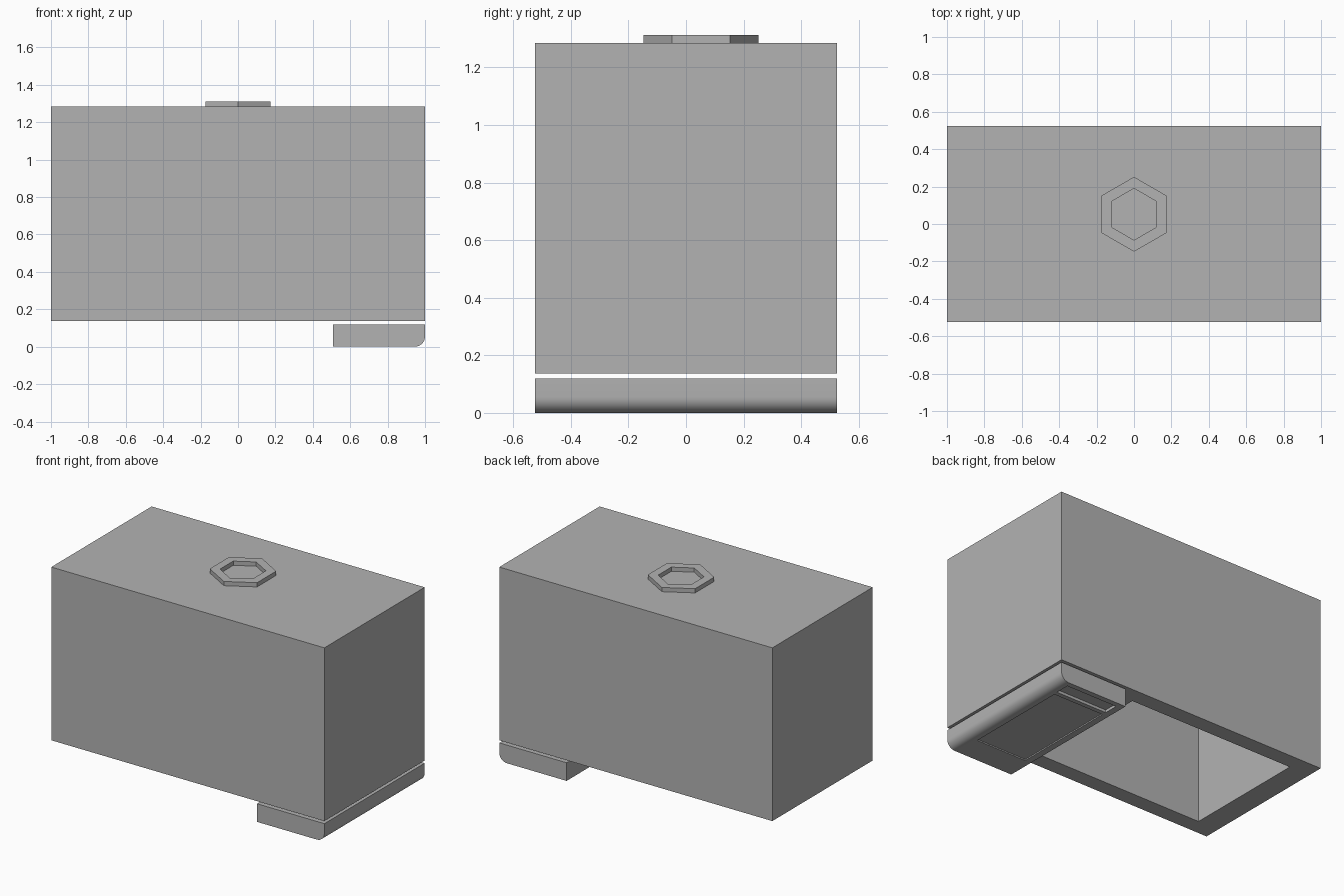
import bpy, bmesh, math

old = bpy.data.objects.get("Cube")
if old:
    bpy.data.objects.remove(old, do_unlink=True)

# Single grey finish
grey = bpy.data.materials.new("plain_grey")
grey.use_nodes = True
GREY = (0.45, 0.45, 0.45, 1)
grey.diffuse_color = GREY
for node in grey.node_tree.nodes:
    if node.type == 'BSDF_PRINCIPLED':
        node.inputs["Base Color"].default_value = GREY


def finish(name, bm):
    """Turn a bmesh into a grey object."""
    bmesh.ops.recalc_face_normals(bm, faces=bm.faces[:])
    mesh = bpy.data.meshes.new(name)
    bm.to_mesh(mesh)
    bm.free()
    mesh.materials.append(grey)
    obj = bpy.data.objects.new(name, mesh)
    bpy.context.scene.collection.objects.link(obj)
    return obj


def box(name, lo, hi):
    """Axis-aligned box between two corners."""
    bm = bmesh.new()
    bmesh.ops.create_cube(bm, size=1)
    for v in bm.verts:
        v.co = [(a + b) / 2 + c * (b - a) for a, b, c in zip(lo, hi, v.co)]
    return finish(name, bm)


def activate(obj):
    bpy.ops.object.select_all(action='DESELECT')
    obj.select_set(True)
    bpy.context.view_layer.objects.active = obj


def carve(obj, lo, hi):
    """Cut a box-shaped recess out of an object."""
    cutter = box("cutter", lo, hi)
    cutter.hide_render = True
    mod = obj.modifiers.new("recess", 'BOOLEAN')
    mod.operation = 'DIFFERENCE'
    mod.solver = 'EXACT'
    mod.object = cutter
    activate(obj)
    bpy.ops.object.modifier_apply(modifier=mod.name)
    bpy.data.objects.remove(cutter, do_unlink=True)


# Main housing, hollow and open underneath
housing = box("housing", (-1, -0.525, 0.137), (1, 0.525, 1.284))
carve(housing, (-0.85, -0.42, 0.0), (0.365, 0.42, 1.18))

# Lower block: side profile with one rounded bottom edge, extruded along y
R = 0.055
profile = [(0.507, 0.12), (0.507, 0.0)]
for i in range(9):
    a = -math.pi / 2 + i * math.pi / 16
    profile.append((1 - R + R * math.cos(a), R + R * math.sin(a)))
profile.append((1, 0.12))
bm = bmesh.new()
face = bm.faces.new([bm.verts.new((x, -0.525, z)) for x, z in profile])
ext = bmesh.ops.extrude_face_region(bm, geom=[face])
bmesh.ops.translate(bm, vec=(0, 1.05, 0),
                    verts=[g for g in ext["geom"] if isinstance(g, bmesh.types.BMVert)])
block = finish("lower_block", bm)

# Large and small recessed panels under the block
carve(block, (0.55, -0.345, -0.05), (0.92, 0.365, 0.008))
carve(block, (0.55, 0.395, -0.05), (0.925, 0.49, 0.018))
activate(block)
bpy.ops.object.shade_smooth_by_angle(angle=math.radians(30))

# Raised hexagonal ring on the lid
bm = bmesh.new()
rings = []
for radius, z in ((0.2, 1.284), (0.2, 1.312), (0.138, 1.312), (0.138, 1.284)):
    rings.append([bm.verts.new((radius * math.sin(k * math.pi / 3),
                                0.052 + radius * math.cos(k * math.pi / 3), z))
                  for k in range(6)])
for r in range(4):
    a, b = rings[r], rings[(r + 1) % 4]
    for k in range(6):
        n = (k + 1) % 6
        bm.faces.new((a[k], a[n], b[n], b[k]))
finish("hexagonal_ring", bm)
